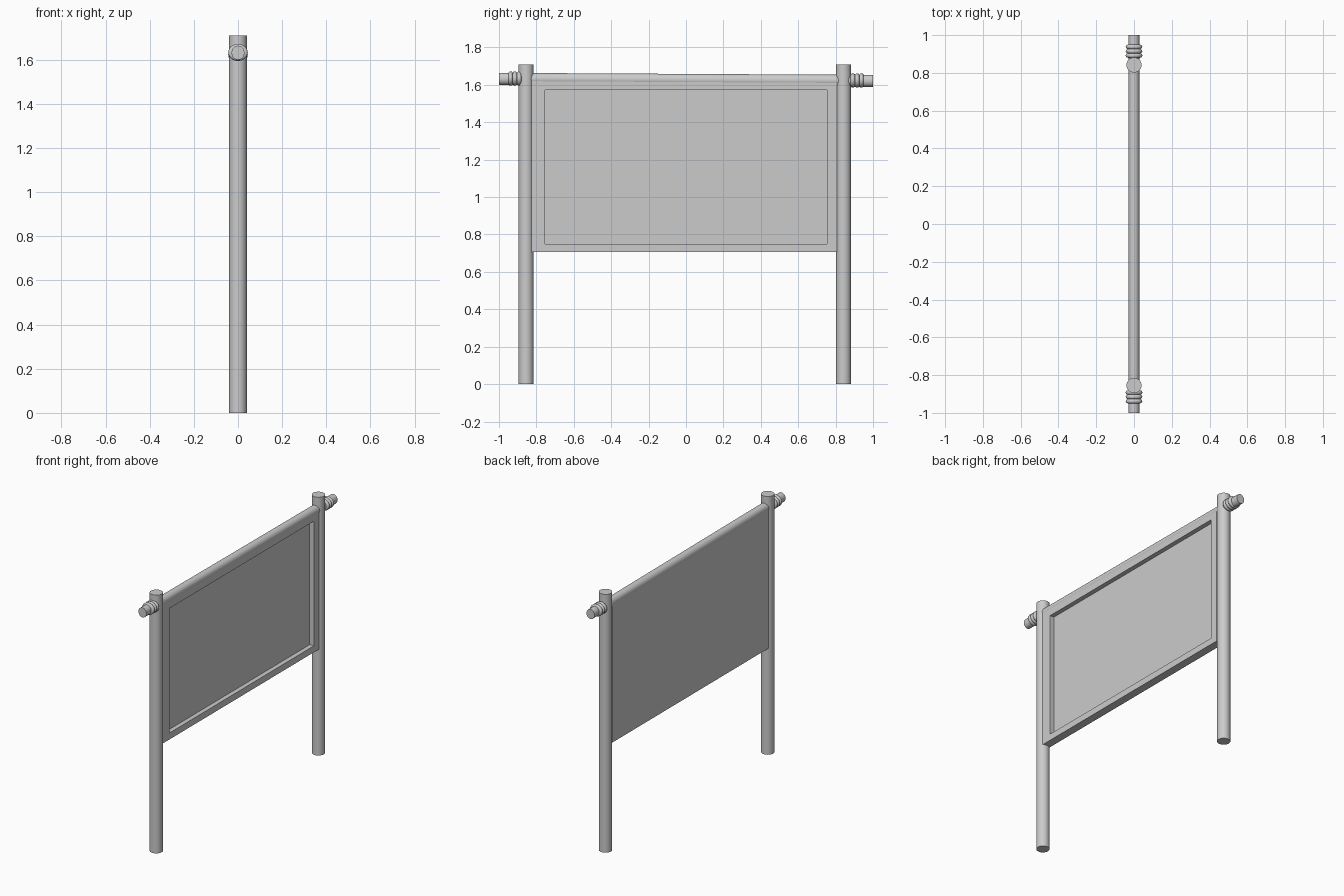
import bpy, bmesh, math
from mathutils import Vector

if "Cube" in bpy.data.objects:
    bpy.data.objects.remove(bpy.data.objects["Cube"])


def smooth(ob):
    bpy.ops.object.select_all(action='DESELECT')
    ob.select_set(True)
    bpy.context.view_layer.objects.active = ob
    bpy.ops.object.shade_smooth_by_angle(angle=math.radians(35))


def rod(name, a, b, rx, ry, sides=32):
    a, b = Vector(a), Vector(b)
    bpy.ops.mesh.primitive_cylinder_add(vertices=sides, radius=1, depth=1)
    ob = bpy.context.object
    ob.name = name
    ob.scale = (rx, ry, (b - a).length)
    ob.location = (a + b) / 2
    d = b - a
    ob.rotation_euler = (math.atan2(-d.y, d.z), 0, 0)
    smooth(ob)
    return ob


# Upright posts
rod("left_post", (0, -0.855, 0), (0, -0.855, 1.71), 0.04, 0.04)
rod("right_post", (0, 0.842, 0), (0, 0.842, 1.71), 0.04, 0.04)

# Slightly sloping top bar, passing through both posts
Z0, Z1 = 1.632, 1.621
rod("top_bar", (0, -1, Z0), (0, 1, Z1), 0.029, 0.032)

# Rope wraps on the bar outside each post
for side, name in ((-1, "left"), (1, "right")):
    for i in range(3):
        y = side * (0.892 + 0.023 * i)
        z = Z0 + (Z1 - Z0) * (y + 1) / 2
        bpy.ops.mesh.primitive_torus_add(
            major_radius=0.029, minor_radius=0.012, major_segments=32,
            minor_segments=12, location=(0, y, z + 0.002),
            rotation=(math.pi / 2, 0, 0))
        ring = bpy.context.object
        ring.name = f"{name}_rope_wrap_{i + 1}"
        ring.scale = (1.08, 0.94, 1)
        smooth(ring)

# Board: a slab with a recessed field on the +x face
T = 0.027
ya, yb, za, zb = -0.827, 0.807, 0.705, 1.625
bm = bmesh.new()


def loop(x, y0, y1, z0, z1):
    return [bm.verts.new((x, y, z)) for y, z in
            ((y0, z0), (y1, z0), (y1, z1), (y0, z1))]


loops = [loop(-T, ya, yb, za, zb), loop(T, ya, yb, za, zb),
         loop(T, -0.755, 0.755, 0.748, 1.573),
         loop(T - 0.03, -0.755, 0.755, 0.748, 1.573)]
for p, q in zip(loops, loops[1:]):
    for i in range(4):
        j = (i + 1) % 4
        bm.faces.new((p[i], p[j], q[j], q[i]))
bm.faces.new(loops[0])
bm.faces.new(loops[-1])
bmesh.ops.recalc_face_normals(bm, faces=bm.faces)
mesh = bpy.data.meshes.new("board")
bm.to_mesh(mesh)
bm.free()
bpy.context.collection.objects.link(bpy.data.objects.new("board", mesh))
